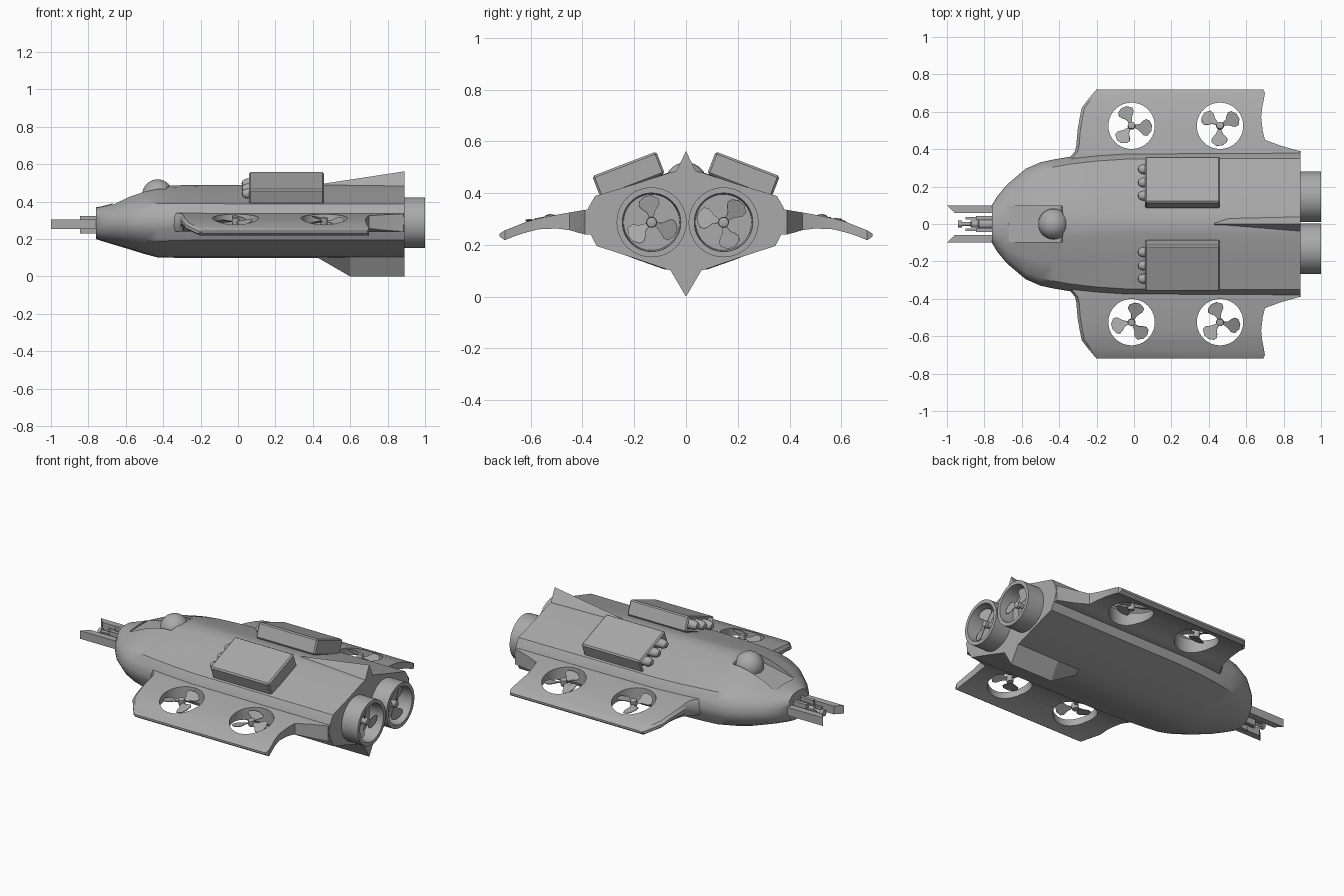
import bpy, bmesh, math
from mathutils import Matrix, Vector

if "Cube" in bpy.data.objects:
    bpy.data.objects.remove(bpy.data.objects["Cube"])

grey = bpy.data.materials.new("hull grey")
grey.diffuse_color = (0.4, 0.4, 0.4, 1)
grey.use_nodes = True
grey.node_tree.nodes["Principled BSDF"].inputs["Base Color"].default_value = grey.diffuse_color
T, R = Matrix.Translation, Matrix.Rotation
rad = math.radians


def finish(bm, name, mat=Matrix(), smooth=True):
    bmesh.ops.recalc_face_normals(bm, faces=bm.faces)
    me = bpy.data.meshes.new(name)
    bm.to_mesh(me)
    bm.free()
    me.transform(mat)
    me.materials.append(grey)
    ob = bpy.data.objects.new(name, me)
    bpy.context.collection.objects.link(ob)
    if smooth:
        bpy.ops.object.select_all(action='DESELECT')
        ob.select_set(True)
        bpy.context.view_layer.objects.active = ob
        bpy.ops.object.shade_smooth_by_angle(angle=rad(32))
    return ob


def loft(name, sections, smooth=True):
    """Skin a list of equal-length closed sections, with end caps."""
    bm = bmesh.new()
    rings = [[bm.verts.new(p) for p in s] for s in sections]
    n = len(rings[0])
    for a, b in zip(rings, rings[1:]):
        for i in range(n):
            j = (i + 1) % n
            bm.faces.new((a[i], a[j], b[j], b[i]))
    bm.faces.new(rings[0])
    bm.faces.new(rings[-1])
    return finish(bm, name, smooth=smooth)


def lathe(name, profile, mat, n=32):
    """Spin (radius, height) points about local z."""
    bm = bmesh.new()
    vs = [bm.verts.new((r, 0, h)) for r, h in profile]
    es = [bm.edges.new(p) for p in zip(vs, vs[1:])]
    bmesh.ops.spin(bm, geom=vs + es, cent=(0, 0, 0), axis=(0, 0, 1),
                   angle=math.tau, steps=n, use_duplicate=False)
    bmesh.ops.remove_doubles(bm, verts=bm.verts, dist=1e-5)
    return finish(bm, name, mat)


def box(name, lo, hi):
    return loft(name, [[(x, lo[1], lo[2]), (x, hi[1], lo[2]), (x, hi[1], hi[2]), (x, lo[1], hi[2])]
                       for x in (lo[0], hi[0])], False)


def cut(ob, cutter):
    m = ob.modifiers.new("cut", 'BOOLEAN')
    m.operation, m.object = 'DIFFERENCE', cutter
    bpy.context.view_layer.objects.active = ob
    bpy.ops.object.modifier_apply(modifier=m.name)
    bpy.data.objects.remove(cutter)


def propeller(name, mat, phase, size=1.0):
    """Three pitched blades around local z, plus a hub."""
    outline = [(.012, -20), (.05, -18), (.08, -24), (.1, -18), (.11, 0), (.109, 16),
               (.1, 32), (.085, 40), (.065, 38), (.045, 28), (.015, 30)]
    bm = bmesh.new()
    for k in range(3):
        m = R(rad(phase + 120 * k), 4, 'Z') @ R(rad(18), 4, 'X')
        layers = [[bm.verts.new(m @ Vector((r * math.cos(rad(a)) * size, r * math.sin(rad(a)) * size, z)))
                   for r, a in outline] for z in (-.002, .002)]
        n = len(outline)
        bm.faces.new(layers[0])
        bm.faces.new(layers[1])
        for i in range(n):
            j = (i + 1) % n
            bm.faces.new((layers[0][i], layers[0][j], layers[1][j], layers[1][i]))
    finish(bm, name + "_blades", mat)
    lathe(name + "_hub", [(0, -.018), (.018, -.018), (.021, 0), (.019, .02), (0, .026)], mat, 16)


# Hull: rounded nose blending into a faceted aft section
aft = [(0, 1), (.15, .975), (.5, .86), (.9, .74), (.965, .63), (1, .51),
       (.975, .42), (.885, .245), (.53, .13), (.18, .01), (0, 0)]
stations = [(-.76, .10, .20, .37, 0), (-.73, .15, .19, .375, .05), (-.68, .21, .175, .388, .15),
            (-.58, .295, .145, .433, .35), (-.5, .33, .12, .462, .5), (-.43, .345, .102, .48, .65),
            (-.34, .36, .1, .487, .8), (-.2, .375, .1, .49, .95), (-.05, .385, .1, .49, 1), (.89, .39, .1, .49, 1)]
sections = []
for x, w, lo, hi, t in stations:
    half = []
    for i, (y, z) in enumerate(aft):
        a = math.pi * i / (len(aft) - 1)
        ey, ez = math.sin(a) ** .75, .5 + .5 * math.cos(a)
        half.append((w * (ey + (y - ey) * t), lo + (hi - lo) * (ez + (z - ez) * t)))
    sections.append([(x, y, z) for y, z in half] + [(x, -y, z) for y, z in half[-2:0:-1]])
hull = loft("hull", sections)

# Cockpit recess and dome
ramp = [(-.67, .383), (-.39, .44), (-.35, .6), (-.7, .6)]
cut(hull, loft("recess_cutter", [[(x, y, z) for x, z in ramp] for y in (-.095, .095)], False))
lathe("cockpit_dome", [(.082 * math.sin(math.pi * i / 16), -.082 * math.cos(math.pi * i / 16))
                       for i in range(17)], T((-.43, 0, .437)))

# Dorsal and ventral fins
for name, rows in (("dorsal_fin", [(.43, .035, .47, .492), (.89, .045, .47, .562)]),
                   ("ventral_fin", [(.43, .065, .115, .098), (.6, .065, .115, 0), (.89, .068, .115, 0)])):
    loft(name, [[(x, -w, b), (x, w, b), (x, 0, tip)] for x, w, b, tip in rows], False)

# Drooping side wings: y, front x, rear x, bottom z, top z
wing_rows = [(.33, -.36, .89, .24, .34), (.365, -.335, .89, .24, .338), (.39, -.315, .885, .24, .335),
             (.42, -.308, .78, .248, .33), (.45, -.306, .70, .257, .325), (.5, -.302, .688, .263, .316),
             (.57, -.29, .68, .26, .302), (.62, -.28, .685, .247, .288), (.66, -.25, .693, .234, .272),
             (.7, -.217, .70, .218, .256), (.72, -.2, .69, .232, .244)]
for s, side in ((1, "left"), (-1, "right")):
    rows = []
    for y, xf, xb, lo, hi in wing_rows:
        m, c = (hi - lo) * .3, .015
        rows.append([(xf + c, s * y, hi), (xb, s * y, hi), (xb, s * y, lo),
                     (xf + c, s * y, lo), (xf, s * y, lo + m), (xf, s * y, hi - m)])
    wing = loft(side + "_wing", rows)
    for i, x in enumerate((-.013, .46)):
        cut(wing, lathe("duct_cutter", [(0, -.2), (.124, -.2), (.124, .2), (0, .2)],
                        T((x, s * .525, .3)), 40))
        propeller(f"{side}_lift_propeller_{i + 1}",
                  T((x, s * .525, .294)) @ R(rad(-9 * s), 4, 'X'), 85 + 35 * i + 20 * s)
    bpy.ops.object.select_all(action='DESELECT')
    wing.select_set(True)
    bpy.context.view_layer.objects.active = wing
    bpy.ops.object.shade_smooth_by_angle(angle=rad(32))

# Rear thrusters: open ducts with propellers
for y, side, phase in ((.145, "left", 10), (-.133, "right", 60)):
    lathe(side + "_thruster_duct", [(0, 0), (.135, 0), (.135, .14), (.113, .14), (.108, .05), (0, .05)],
          T((.86, y, .287)) @ R(rad(90), 4, 'Y'), 48)
    propeller(side + "_thruster_propeller", T((.955, y, .287)) @ R(rad(90), 4, 'Y'), phase, .95)

# Tilted launcher boxes with three rounds each
for s, side in ((1, "left"), (-1, "right")):
    tilt = T((.26, s * .222, .47)) @ R(rad(-21 * s), 4, 'X')
    bm = bmesh.new()
    bmesh.ops.create_cube(bm, size=1)
    bmesh.ops.scale(bm, verts=bm.verts, vec=(.4, .265, .092))
    bmesh.ops.bevel(bm, geom=bm.edges[:], offset=.008, segments=1, affect='EDGES')
    front = [f for f in bm.faces if f.normal.x < -.99]
    bmesh.ops.inset_region(bm, faces=front, thickness=.006, depth=0)
    bmesh.ops.translate(bm, verts=front[0].verts[:], vec=(.03, 0, 0))
    finish(bm, side + "_launcher_box", tilt, False)
    for k in (-1, 0, 1):
        lathe(f"{side}_round_{k + 2}", [(0, 0), (.027, 0), (.027, .045), (.024, .058), (.016, .07), (0, .076)],
              tilt @ T((-.165, k * .076, 0)) @ R(rad(-90), 4, 'Y'), 16)

# Nose gun: side prongs with slanted tips around a stepped barrel
for s, side in ((1, "left"), (-1, "right")):
    plan = [(-.74, .06), (-.96, .06), (-1, .1), (-.74, .1)]
    loft(side + "_nose_prong", [[(x, s * y, z) for x, y in plan] for z in (.255, .305)], False)
    box(side + "_gun_rail", (-.9, s * .03 - .007, .268), (-.75, s * .03 + .007, .295))
    box(side + "_gun_block", (-.845, s * .033 - .011, .23), (-.75, s * .033 + .011, .322))
lathe("gun_barrel", [(0, 0), (.03, 0), (.03, .08), (.02, .085), (.02, .12), (.012, .125),
                     (.012, .17), (.02, .17), (.02, .19), (0, .19)],
      T((-.75, 0, .28)) @ R(rad(-90), 4, 'Y'), 16)
